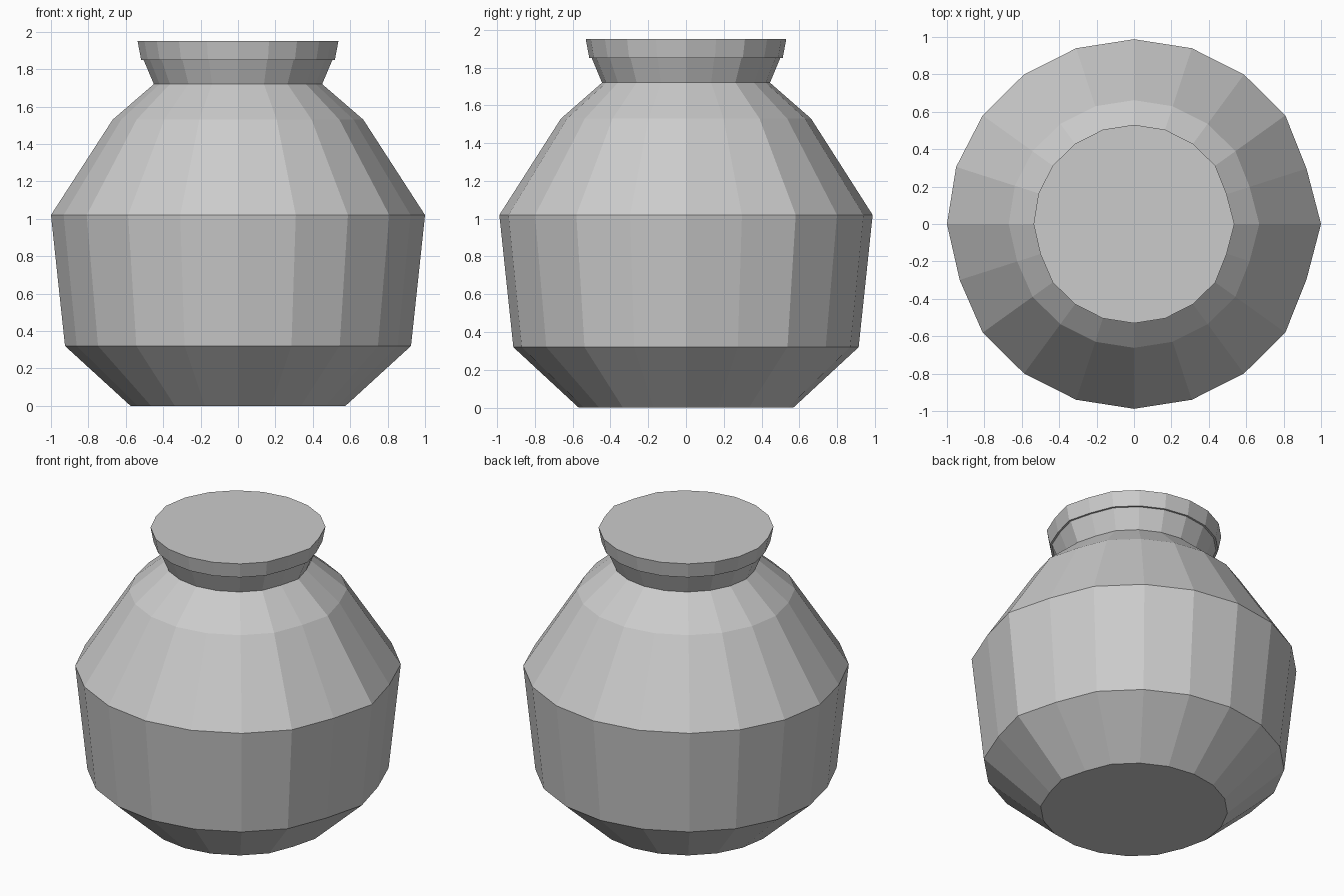
import bpy, bmesh, math

if "Cube" in bpy.data.objects:
    bpy.data.objects.remove(bpy.data.objects["Cube"])

SIDES = 20
# slight hand-made flattening of a few corners
DENT = {1: 0.97, 19: 0.97, 11: 0.98}


def lathe(name, profile):
    """Turn a (radius, height) profile into a closed faceted solid."""
    bm = bmesh.new()
    rings = []
    for r, z in profile:
        ring = []
        for i in range(SIDES):
            a = 2 * math.pi * i / SIDES
            k = r * DENT.get(i, 1.0)
            ring.append(bm.verts.new((k * math.cos(a), k * 0.988 * math.sin(a), z)))
        rings.append(ring)
    for lo, hi in zip(rings, rings[1:]):
        for i in range(SIDES):
            j = (i + 1) % SIDES
            bm.faces.new((lo[i], lo[j], hi[j], hi[i]))
    bm.faces.new(rings[0][::-1])
    bm.faces.new(rings[-1])
    mesh = bpy.data.meshes.new(name)
    bm.to_mesh(mesh)
    bm.free()
    obj = bpy.data.objects.new(name, mesh)
    bpy.context.collection.objects.link(obj)
    return obj


# pot: base, belly, shoulder, flared neck, stepped rim with flat top
lathe("pot", [
    (0.575, 0.0), (0.925, 0.32), (1.0, 1.02), (0.67, 1.53), (0.45, 1.72),
    (0.505, 1.85), (0.518, 1.85), (0.537, 1.95),
])
